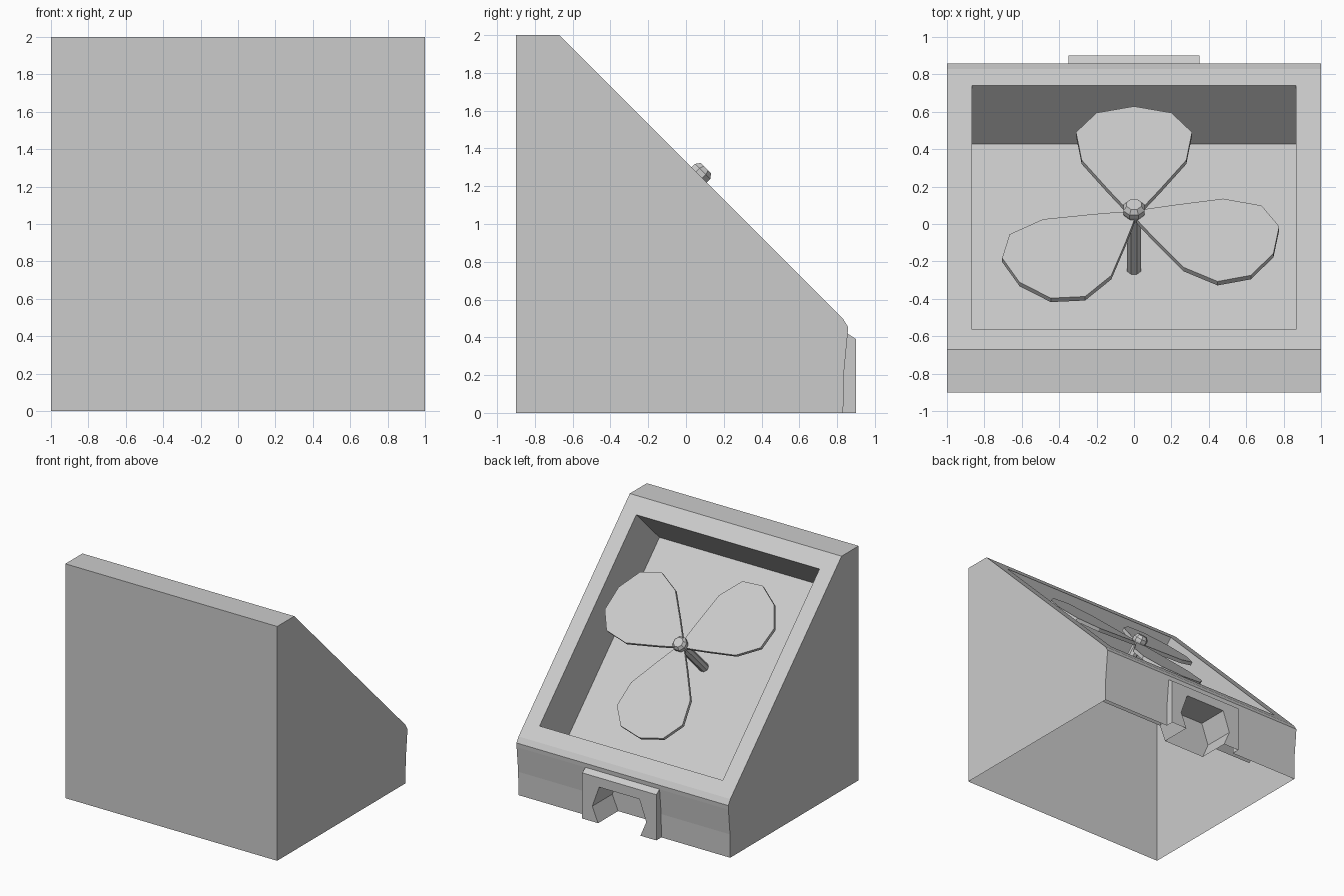
import bpy, bmesh, math
from mathutils import Matrix, Vector

if "Cube" in bpy.data.objects:
    bpy.data.objects.remove(bpy.data.objects["Cube"])

# Frame of the 45 degree slope: u across, v downhill, n outward
R = math.sqrt(0.5)
SLOPE = Matrix(((1, 0, 0, 0), (0, R, R, 0.07), (0, -R, R, 1.26), (0, 0, 0, 1)))


def s(u, v, n=0.0):
    return SLOPE @ Vector((u, v, n))


def finish(name, bm):
    bmesh.ops.remove_doubles(bm, verts=bm.verts, dist=0.0005)
    bmesh.ops.recalc_face_normals(bm, faces=bm.faces)
    me = bpy.data.meshes.new(name)
    bm.to_mesh(me)
    bm.free()
    ob = bpy.data.objects.new(name, me)
    bpy.context.collection.objects.link(ob)
    return ob


def panels(name, polys):
    bm = bmesh.new()
    for p in polys:
        bm.faces.new([bm.verts.new(c) for c in p])
    return finish(name, bm)


def rect(u, v0, v1, n=0.0):
    return [s(-u, v0, n), s(u, v0, n), s(u, v1, n), s(-u, v1, n)]


def lathe(name, rings, sides):
    """Stacked rings (radius, height) around the slope normal."""
    bm = bmesh.new()
    loops = [[bm.verts.new(s(r * math.cos((k + .5) * math.tau / sides),
                             r * math.sin((k + .5) * math.tau / sides), n))
              for k in range(sides)] for r, n in rings]
    for a, b in zip(loops, loops[1:]):
        for k in range(sides):
            j = (k + 1) % sides
            bm.faces.new((a[k], a[j], b[j], b[k]))
    bm.faces.new(loops[0])
    bm.faces.new(loops[-1])
    return finish(name, bm)


# Wedge housing: open-bottomed shell with a sunken tray in the slope
profile = [(-.9, 0), (-.9, 2), (-.67, 2), (.83, .5), (.858, .455),
           (.856, .42), (.835, .2), (.832, 0)]
polys = [[(x, y, z) for y, z in profile] for x in (-1, 1)]


def strip(i, x0, x1):
    (ya, za), (yb, zb) = profile[i], profile[i + 1]
    polys.append([(x0, ya, za), (x1, ya, za), (x1, yb, zb), (x0, yb, zb)])


for i in (0, 1, 3, 4):
    strip(i, -1, 1)
for i in (5, 6):                      # back wall either side of the outlet
    strip(i, -1, -.35)
    strip(i, .35, 1)
outer = [Vector((x, y, z)) for x, y, z in
         ((-1, -.67, 2), (1, -.67, 2), (1, .83, .5), (-1, .83, .5))]
rim = rect(.865, -.898, .947)
floor = rect(.865, -.898, .947, -.442)
for k in range(4):
    j = (k + 1) % 4
    polys.append([outer[k], outer[j], rim[j], rim[k]])
    polys.append([rim[k], rim[j], floor[j], floor[k]])
polys.append(floor)
panels("housing", polys)

# Outlet block on the back with an arched recess
YB, YI = .9, .63
box = [(-.35, 0), (-.35, .2), (-.35, .39), (.35, .39), (.35, .2), (.35, 0)]
arch = [(-.2, 0), (-.255, .13), (-.19, .31), (.19, .31), (.255, .13), (.2, 0)]
polys = [[(x, YI, z) for x, z in arch],
         [(-.35, .856, .42), (.35, .856, .42), (.35, YB, .39), (-.35, YB, .39)]]
for k in range(5):
    (ax, az), (bx, bz) = arch[k], arch[k + 1]
    (cx, cz), (dx, dz) = box[k], box[k + 1]
    polys.append([(ax, YB, az), (bx, YB, bz), (dx, YB, dz), (cx, YB, cz)])
    polys.append([(ax, YB, az), (bx, YB, bz), (bx, YI, bz), (ax, YI, az)])
for x in (-.35, .35):
    polys.append([(x, .832, 0), (x, .835, .2), (x, .856, .42),
                  (x, YB, .39), (x, YB, 0)])
panels("outlet", polys)

# Three fan blades, slightly unevenly spaced
half = [(.03, .02), (.06, .06), (.14, .18), (.28, .4), (.31, .61), (.2, .757)]
outline = half + [(0, .806)] + [(-x, v) for x, v in reversed(half)]
for number, angle in enumerate((0, 130.6, -112.3), 1):
    turn = Matrix.Rotation(math.radians(angle), 2)
    bm = bmesh.new()
    f = bm.faces.new([bm.verts.new(s(*(turn @ Vector(p)), -.015)) for p in outline])
    ext = bmesh.ops.extrude_face_region(bm, geom=[f], use_keep_orig=True)
    down = s(0, 0, -.03) - s(0, 0, 0)
    bmesh.ops.translate(bm, vec=down,
                        verts=[g for g in ext["geom"] if isinstance(g, bmesh.types.BMVert)])
    finish("fan_blade_%d" % number, bm)

# Shaft and faceted hub cap
lathe("shaft", [(.04, -.442), (.04, 0)], 8)
lathe("hub_cap", [(.045, -.05), (.062, 0), (.062, .025), (.042, .05)], 8)
